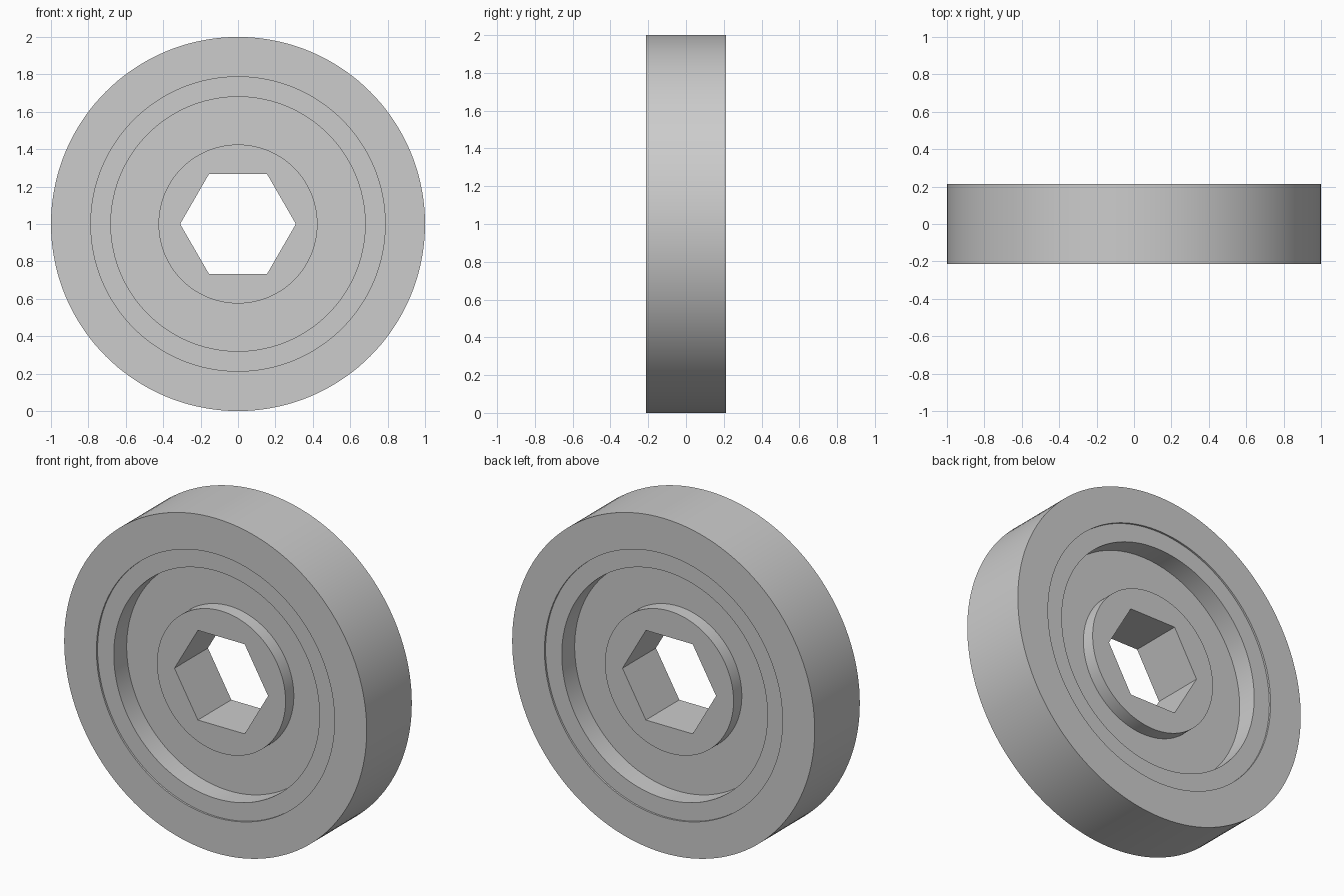
import bpy, bmesh, math

SEGMENTS = 144  # divisible by six so the hex corners land on vertices

cube = bpy.data.objects.get("Cube")
if cube:
    bpy.data.objects.remove(cube, do_unlink=True)

# Single plain grey
grey = bpy.data.materials.new("light_grey")
grey.use_nodes = True
colour = (0.604, 0.604, 0.604, 1.0)
grey.diffuse_color = colour
grey.node_tree.nodes["Principled BSDF"].inputs["Base Color"].default_value = colour


def round_bore(radius):
    return lambda angle: radius


def hex_bore(apothem):
    """Distance to a hexagon edge, with corners on the x axis."""
    sector = math.pi / 3
    return lambda angle: apothem / math.cos(angle % sector - sector / 2)


def make_ring(name, outer, bore, half_width):
    """Closed ring around the y axis with a rectangular cross-section."""
    bm = bmesh.new()
    rows = []
    for i in range(SEGMENTS):
        angle = math.tau * i / SEGMENTS
        inner = bore(angle + 1e-9)
        section = [(outer, -half_width), (outer, half_width),
                   (inner, half_width), (inner, -half_width)]
        rows.append([bm.verts.new((r * math.cos(angle), y, r * math.sin(angle)))
                     for r, y in section])
    for i, row in enumerate(rows):
        following = rows[(i + 1) % SEGMENTS]
        for j in range(4):
            k = (j + 1) % 4
            bm.faces.new((row[j], row[k], following[k], following[j]))
    bmesh.ops.recalc_face_normals(bm, faces=bm.faces)
    mesh = bpy.data.meshes.new(name)
    bm.to_mesh(mesh)
    bm.free()
    mesh.materials.append(grey)
    obj = bpy.data.objects.new(name, mesh)
    obj.location.z = 1
    bpy.context.collection.objects.link(obj)
    bpy.ops.object.select_all(action="DESELECT")
    obj.select_set(True)
    bpy.context.view_layer.objects.active = obj
    bpy.ops.object.shade_smooth_by_angle(angle=math.radians(25))
    return obj


# Concentric parts; the thinner ones are seated slightly into their neighbours
make_ring("tread", 1.0, round_bore(0.787), 0.213)
make_ring("rim", 0.80, round_bore(0.68), 0.202)
make_ring("web", 0.69, round_bore(0.41), 0.08)
make_ring("hex_hub", 0.425, hex_bore(0.268), 0.158)
